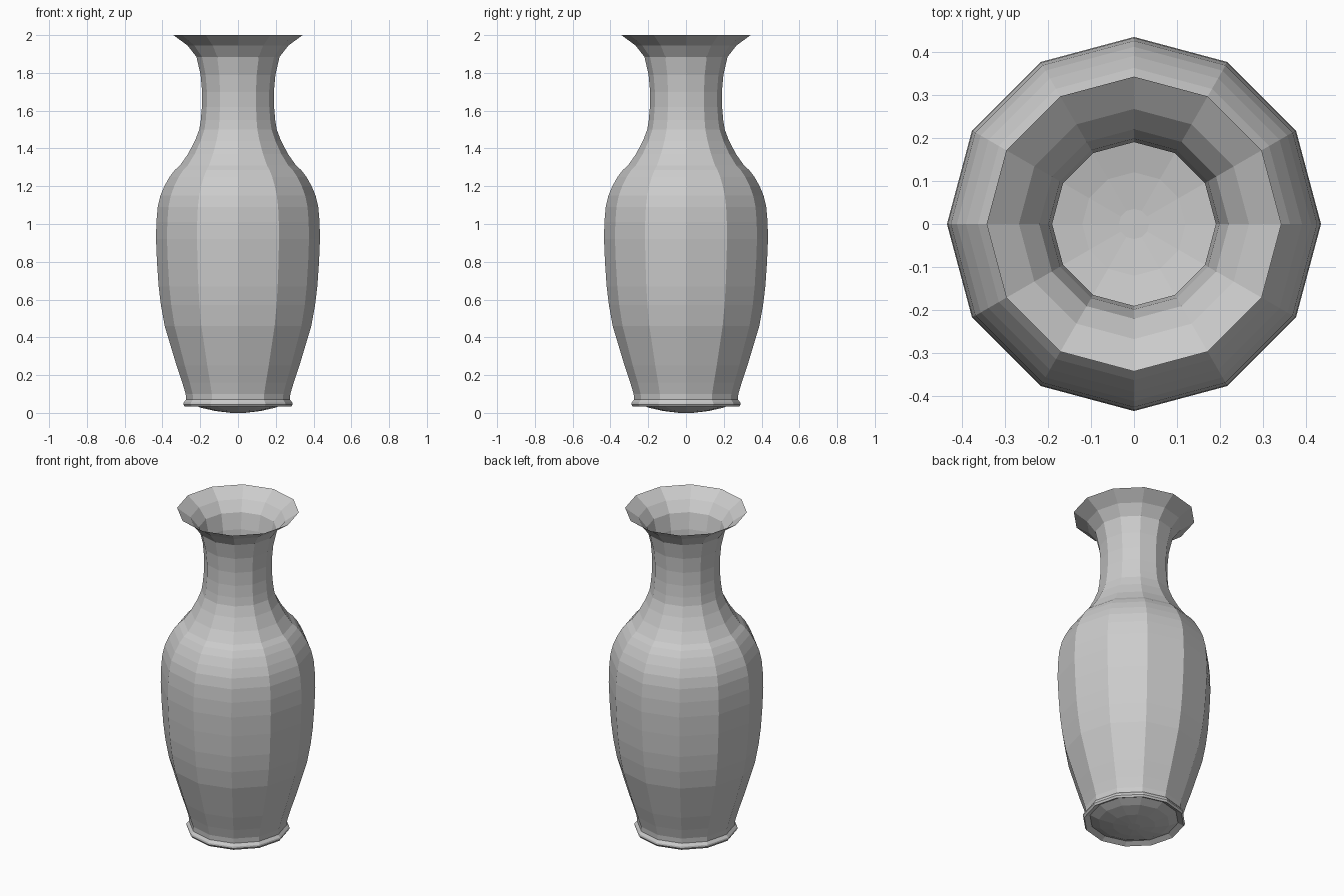
import bpy, bmesh
from math import cos, sin, tau

SIDES = 12

# Profile (radius, height): sagging floor, foot ring, body, shoulder, neck, lip
PROFILE = [
    (0.035, 0.0), (0.12, 0.01), (0.20, 0.028), (0.25, 0.05),
    (0.282, 0.033), (0.29, 0.045), (0.288, 0.055), (0.275, 0.07),
    (0.277, 0.10), (0.295, 0.16), (0.325, 0.25), (0.355, 0.35),
    (0.388, 0.46), (0.408, 0.57), (0.42, 0.67), (0.429, 0.80),
    (0.434, 0.92), (0.432, 1.01), (0.425, 1.09), (0.411, 1.15),
    (0.39, 1.20), (0.362, 1.25), (0.335, 1.285), (0.307, 1.31),
    (0.265, 1.37), (0.228, 1.44), (0.205, 1.50), (0.197, 1.55),
    (0.191, 1.62), (0.19, 1.70), (0.198, 1.79), (0.22, 1.885),
    (0.267, 1.945), (0.342, 2.0),
]

bm = bmesh.new()
rings = [[bm.verts.new((r * cos(tau * i / SIDES), r * sin(tau * i / SIDES), z))
          for i in range(SIDES)] for r, z in PROFILE]

# Wall between consecutive rings; the mouth stays open
for low, high in zip(rings, rings[1:]):
    for i in range(SIDES):
        j = (i + 1) % SIDES
        bm.faces.new((low[i], low[j], high[j], high[i]))

# Centre of the floor
bm.faces.new(rings[0][::-1])

mesh = bpy.data.meshes.new("vase")
bm.to_mesh(mesh)
bm.free()
bpy.context.collection.objects.link(bpy.data.objects.new("vase", mesh))
